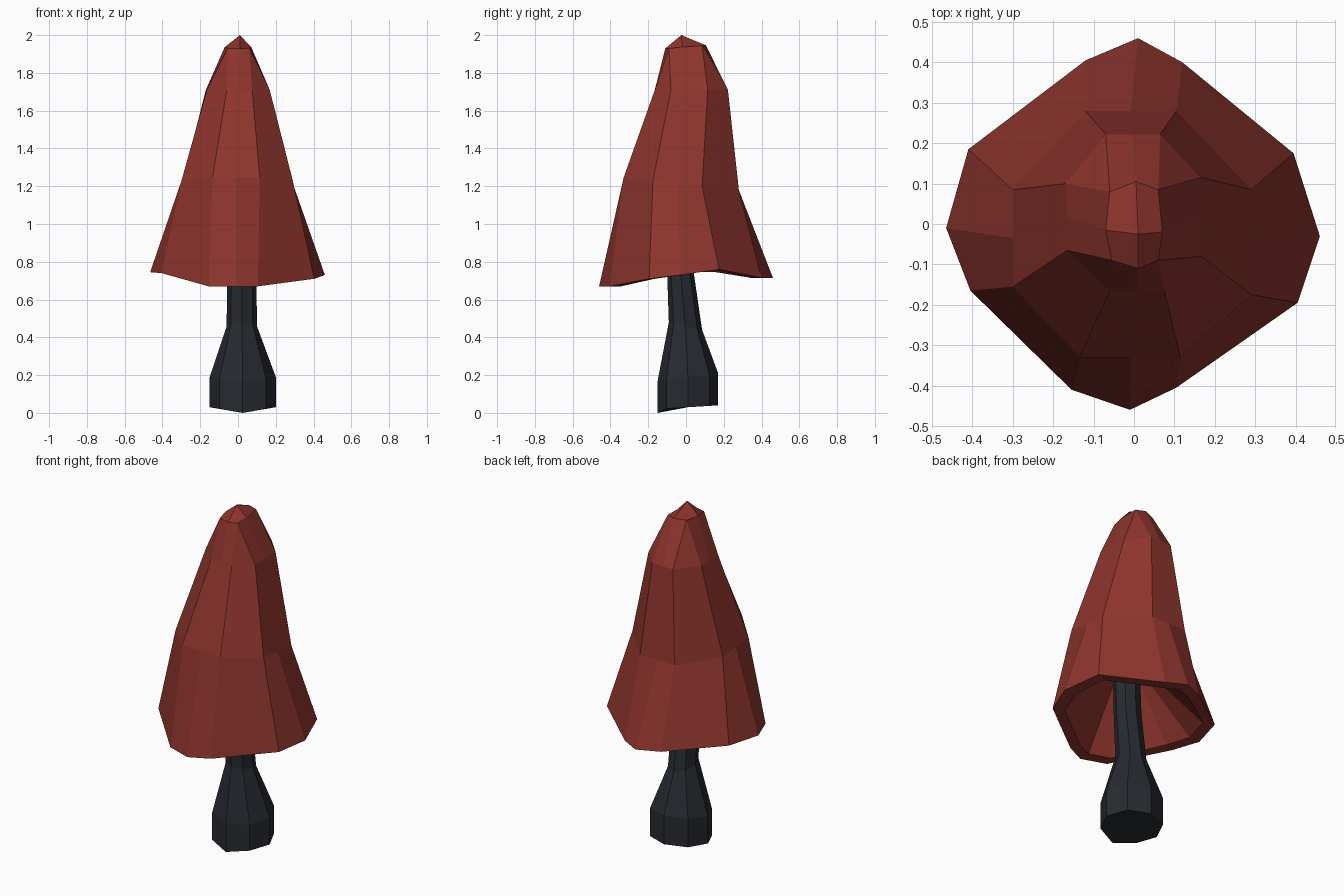
import bpy, bmesh
from math import sin, cos, pi

if "Cube" in bpy.data.objects:
    bpy.data.objects.remove(bpy.data.objects["Cube"])


def loft(name, rings, color, tip=None):
    """Skin equal-length rings into a closed shell; tip is an optional quad-capped point."""
    bm = bmesh.new()
    loops = [[bm.verts.new(p) for p in ring] for ring in rings]
    n = len(loops[0])
    for a, b in zip(loops, loops[1:]):
        for i in range(n):
            j = (i + 1) % n
            bm.faces.new((a[i], a[j], b[j], b[i]))
    bm.faces.new(loops[0][::-1])
    last = loops[-1]
    if tip:
        peak = bm.verts.new(tip)
        # one face per corner, from side midpoint to the next side midpoint
        for i in range(1, n, 3):
            bm.faces.new([last[(i + k) % n] for k in range(4)] + [peak])
    else:
        bm.faces.new(last)
    bmesh.ops.remove_doubles(bm, verts=bm.verts[:], dist=0.001)
    bmesh.ops.recalc_face_normals(bm, faces=bm.faces[:])
    mesh = bpy.data.meshes.new(name)
    bm.to_mesh(mesh)
    bm.free()
    mat = bpy.data.materials.new(name + "_colour")
    mat.diffuse_color = color
    mat.use_nodes = True
    mat.node_tree.nodes["Principled BSDF"].inputs["Base Color"].default_value = mat.diffuse_color
    mesh.materials.append(mat)
    obj = bpy.data.objects.new(name, mesh)
    bpy.context.collection.objects.link(obj)
    return obj


def with_mids(corners, height):
    """Add a midpoint on every front, right, back and left side of an octagon."""
    out = []
    for (ax, ay), (bx, by) in zip(corners[::2], corners[1::2]):
        for x, y in ((ax, ay), ((ax + bx) / 2, (ay + by) / 2), (bx, by)):
            out.append((x, y, height(y)))
    return out


# Cap outline, counter-clockwise from front left: rim, waist, shoulder, crown
rim = [(-.155, -.41, .67), (-.01, -.46, .67), (.105, -.405, .67),
       (.405, -.195, .71), (.46, -.03, .73), (.395, .175, .76),
       (.12, .40, .715), (.01, .46, .715), (-.12, .405, .715),
       (-.41, .185, .745), (-.465, -.01, .745), (-.405, -.165, .74)]
waist = with_mids([(-.135, -.33), (.115, -.33), (.29, -.175), (.29, .085),
                   (.105, .28), (-.12, .28), (-.30, .085), (-.30, -.155)],
                  lambda y: 1.21 - .11 * y)
shoulder = with_mids([(-.06, -.165), (.075, -.165), (.168, -.08), (.165, .115),
                      (.065, .222), (-.07, .222), (-.17, .10), (-.165, -.065)],
                     lambda y: 1.71)
fl, fr, br, bl = (-.055, -.09), (.06, -.09), (.06, .085), (-.06, .08)
crown = [fl, (.01, -.11), fr, fr, (.07, -.02), br,
         br, (.005, .105), bl, bl, (-.07, -.015), fl]
crown = [(x, y, 1.938 + .08 * y) for x, y in crown]

# Hollow underside: flat lip, then walls rising to the stem
lip = [(x * .85, y * .85, z) for x, y, z in rim]
hollow = [(x * .25 + .01, y * .25 - .03, 1.02) for x, y, z in rim]
loft("cap", [hollow, lip, rim, waist, shoulder, crown], (.27, .035, .026, 1),
     tip=(.01, -.025, 2.0))


# Stem: eight-sided, swollen at the foot and leaning forward
def octagon(cx, cy, rx, ry, height):
    return [(cx + rx * cos(i * pi / 4), cy + ry * sin(i * pi / 4),
             height(sin(i * pi / 4))) for i in range(8)]


loft("stem", [octagon(.025, .01, .175, .16, lambda s: 0 if s < -.9 else .03 + .01 * s),
              octagon(.025, .01, .175, .16, lambda s: .19 + .02 * s),
              octagon(.02, -.003, .08, .088, lambda s: .46 - .02 * s),
              octagon(.02, -.03, .078, .07, lambda s: .75),
              octagon(.02, -.04, .075, .07, lambda s: 1.04)],
     (.02, .023, .03, 1))
